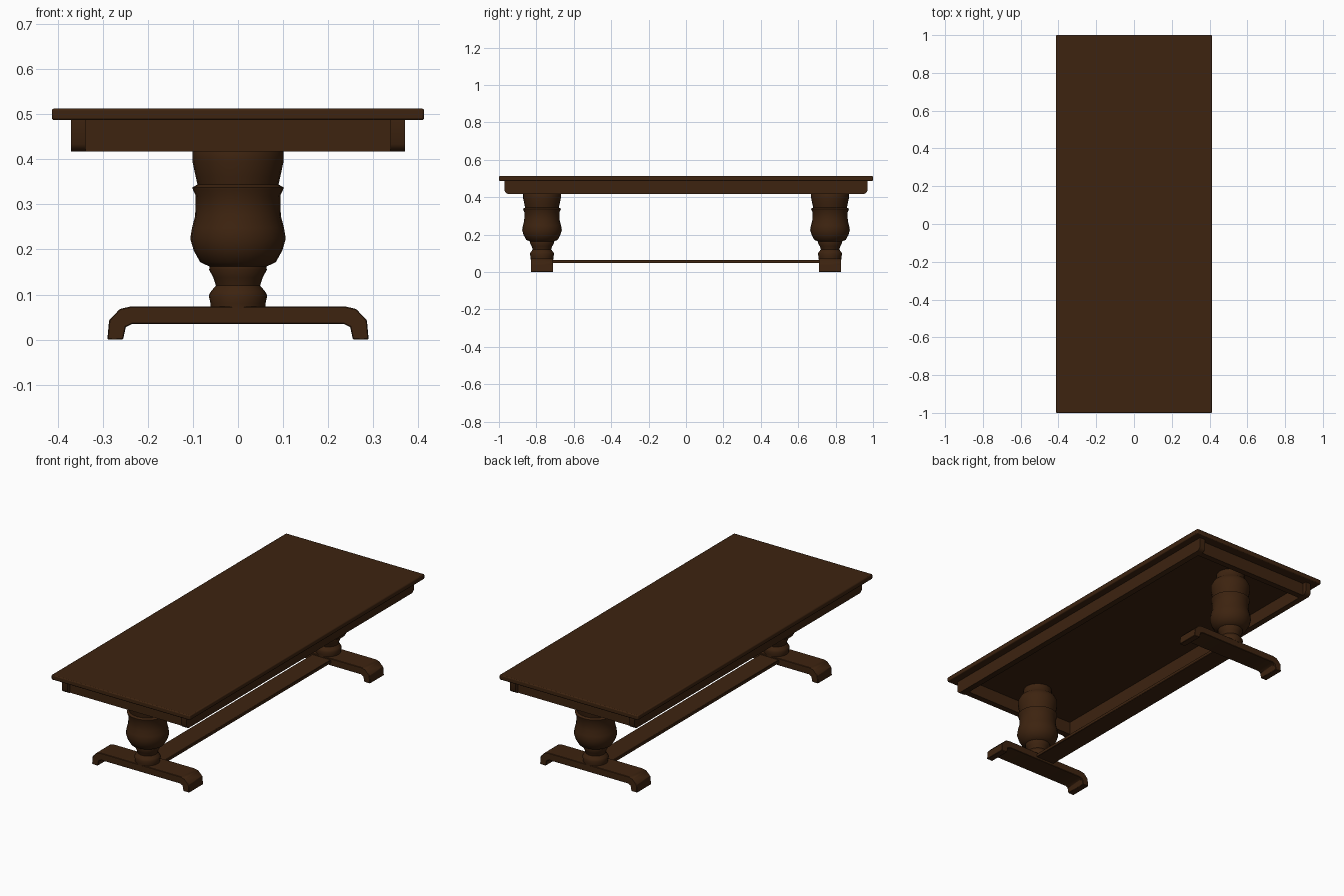
import bpy, bmesh, math

if "Cube" in bpy.data.objects:
    bpy.data.objects.remove(bpy.data.objects["Cube"])

wood = bpy.data.materials.new("dark_brown_wood")
wood.diffuse_color = (0.047, 0.017, 0.005, 1)
wood.use_nodes = True
wood.node_tree.nodes["Principled BSDF"].inputs["Base Color"].default_value = wood.diffuse_color


def finish(name, bm, bevel=0.0, segments=1, angle=35):
    bmesh.ops.recalc_face_normals(bm, faces=bm.faces)
    mesh = bpy.data.meshes.new(name)
    bm.to_mesh(mesh)
    bm.free()
    mesh.materials.append(wood)
    obj = bpy.data.objects.new(name, mesh)
    bpy.context.collection.objects.link(obj)
    if bevel:
        mod = obj.modifiers.new("bevel", 'BEVEL')
        mod.width = bevel
        mod.segments = segments
    bpy.ops.object.select_all(action='DESELECT')
    obj.select_set(True)
    bpy.context.view_layer.objects.active = obj
    bpy.ops.object.shade_smooth_by_angle(angle=math.radians(angle))
    return obj


def box(name, lo, hi, bevel=0.0, segments=1):
    bm = bmesh.new()
    bmesh.ops.create_cube(bm, size=1)
    for v in bm.verts:
        v.co = [(lo[i] + hi[i]) / 2 + v.co[i] * (hi[i] - lo[i]) for i in range(3)]
    return finish(name, bm, bevel, segments)


def extrude(name, points, vec, bevel=0.0):
    bm = bmesh.new()
    face = bm.faces.new([bm.verts.new(p) for p in points])
    geom = bmesh.ops.extrude_face_region(bm, geom=[face])["geom"]
    moved = [g for g in geom if isinstance(g, bmesh.types.BMVert)]
    bmesh.ops.translate(bm, verts=moved, vec=vec)
    return finish(name, bm, bevel)


def turned(name, profile, y, sides=24):
    bm = bmesh.new()
    rings = []
    for r, z in profile:
        rings.append([bm.verts.new((r * math.cos(2 * math.pi * i / sides),
                                    y + r * math.sin(2 * math.pi * i / sides), z))
                      for i in range(sides)])
    for a, b in zip(rings, rings[1:]):
        for i in range(sides):
            j = (i + 1) % sides
            bm.faces.new((a[i], a[j], b[j], b[i]))
    bm.faces.new(rings[0])
    bm.faces.new(rings[-1])
    return finish(name, bm, angle=45)


# table top with softened edges
box("table_top", (-0.413, -1.0, 0.487), (0.413, 1.0, 0.513), 0.005, 2)

# long aprons with clipped lower ends
half = [(0.97, 0.487), (0.97, 0.434), (0.965, 0.425), (0.953, 0.417)]
outline = half + [(-y, z) for y, z in reversed(half)]
for side, label in ((-1, "left"), (1, "right")):
    extrude("side_apron_" + label, [(side * 0.338, y, z) for y, z in outline],
            (side * 0.033, 0, 0))

# turned leg and arched foot outlines
leg = [(0.061, 0.068), (0.061, 0.080), (0.065, 0.098), (0.060, 0.107),
       (0.049, 0.120), (0.055, 0.138), (0.064, 0.155), (0.063, 0.162),
       (0.084, 0.172), (0.098, 0.197), (0.106, 0.224), (0.102, 0.248),
       (0.095, 0.275), (0.094, 0.320), (0.100, 0.332), (0.101, 0.338),
       (0.090, 0.344), (0.094, 0.362), (0.101, 0.395), (0.101, 0.418),
       (0.090, 0.440), (0.074, 0.455), (0.072, 0.488)]
foot_half = [(0.240, 0.073), (0.262, 0.068), (0.286, 0.043), (0.290, 0.0),
             (0.255, 0.0), (0.249, 0.028), (0.234, 0.035)]
foot = foot_half + [(-x, z) for x, z in reversed(foot_half)]

for side, label in ((-1, "front"), (1, "back")):
    # end apron between the long aprons
    y0, y1 = sorted((side * 0.915, side * 0.948))
    box("end_apron_" + label, (-0.338, y0, 0.417), (0.338, y1, 0.487))
    turned("leg_" + label, leg, side * 0.77)
    extrude("foot_" + label, [(x, side * 0.77 - 0.06, z) for x, z in foot],
            (0, 0.12, 0), 0.002)

# flat stretcher joining the feet
box("stretcher", (-0.056, -0.72, 0.047), (0.056, 0.72, 0.065), 0.002)
